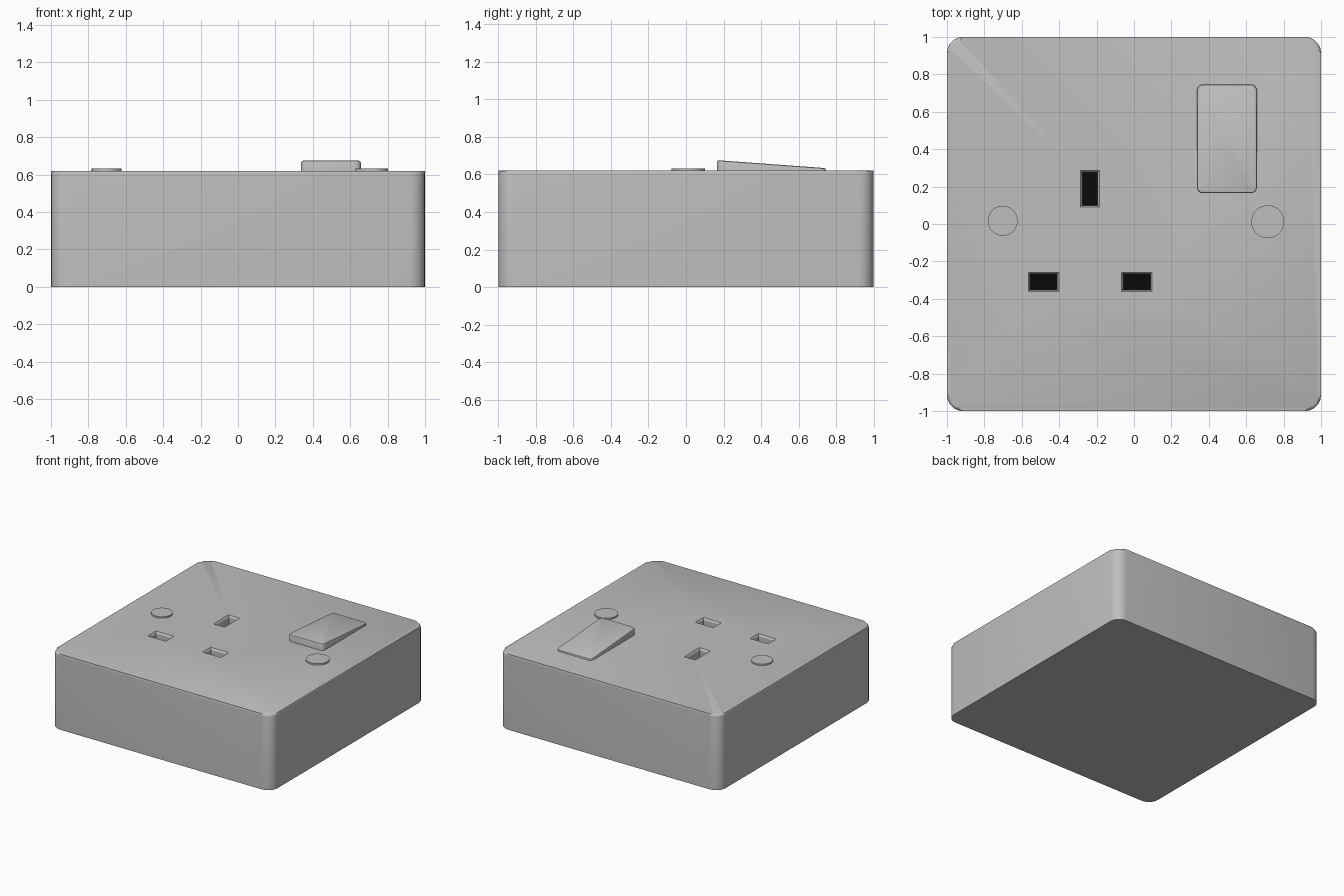
import bpy, bmesh, math

if "Cube" in bpy.data.objects:
    bpy.data.objects.remove(bpy.data.objects["Cube"])

TOP = 0.62


def material(name, value):
    m = bpy.data.materials.new(name)
    m.diffuse_color = (value, value, value, 1)
    m.use_nodes = True
    m.node_tree.nodes["Principled BSDF"].inputs["Base Color"].default_value = m.diffuse_color
    return m


GREY = material("light grey plastic", 0.52)
BLACK = material("black recess", 0.003)


def finish(name, bm, mat, smooth=True):
    bmesh.ops.recalc_face_normals(bm, faces=bm.faces)
    me = bpy.data.meshes.new(name)
    bm.to_mesh(me)
    bm.free()
    ob = bpy.data.objects.new(name, me)
    bpy.context.collection.objects.link(ob)
    me.materials.append(mat)
    if smooth:
        bpy.ops.object.select_all(action='DESELECT')
        ob.select_set(True)
        bpy.context.view_layer.objects.active = ob
        bpy.ops.object.shade_smooth_by_angle(angle=math.radians(35))
    return ob


def rounded_rect(x0, x1, y0, y1, r, seg):
    pts = []
    corners = [(x1 - r, y1 - r), (x0 + r, y1 - r), (x0 + r, y0 + r), (x1 - r, y0 + r)]
    for k, (cx, cy) in enumerate(corners):
        for i in range(seg + 1):
            a = math.pi / 2 * (k + i / seg)
            pts.append((cx + r * math.cos(a), cy + r * math.sin(a)))
    return pts


def prism(name, outline, z0, height, bevel=0.0, seg=2, mat=GREY):
    """Close an outline into a solid; height(y) shapes the top rim."""
    bm = bmesh.new()
    low = [bm.verts.new((x, y, z0)) for x, y in outline]
    high = [bm.verts.new((x, y, height(y))) for x, y in outline]
    bm.faces.new(low[::-1])
    top = bm.faces.new(high)
    n = len(outline)
    for i in range(n):
        j = (i + 1) % n
        bm.faces.new((low[i], low[j], high[j], high[i]))
    if bevel:
        bmesh.ops.bevel(bm, geom=list(top.edges), offset=bevel, segments=seg,
                        profile=0.5, affect='EDGES', clamp_overlap=True)
    return finish(name, bm, mat)


def slot_cutter(x0, x1, y0, y1, floor):
    """Straight pocket with a chamfered mouth."""
    bm = bmesh.new()
    rings = []
    for z, d in ((floor, 0.01), (TOP - 0.015, 0.01), (TOP, 0), (TOP + 0.05, 0)):
        rings.append([bm.verts.new(p) for p in (
            (x0 + d, y0 + d, z), (x1 - d, y0 + d, z),
            (x1 - d, y1 - d, z), (x0 + d, y1 - d, z))])
    for a, b in zip(rings, rings[1:]):
        for i in range(4):
            j = (i + 1) % 4
            bm.faces.new((a[i], a[j], b[j], b[i]))
    bm.faces.new(rings[0][::-1])
    bm.faces.new(rings[-1])
    return finish("slot_cutter", bm, GREY, smooth=False)


# Box with rounded corners and a softened top rim
body = prism("socket_body", rounded_rect(-1, 1, -1, 1, 0.085, 5), 0, lambda y: TOP, 0.018, 3)

# Three pin slots with dark floors
FLOOR = 0.32
slots = {"earth_slot": (-0.285, -0.185, 0.09, 0.285),
         "left_slot": (-0.565, -0.402, -0.362, -0.258),
         "right_slot": (-0.067, 0.097, -0.362, -0.258)}
for name, (x0, x1, y0, y1) in slots.items():
    cutter = slot_cutter(x0, x1, y0, y1, FLOOR)
    mod = body.modifiers.new(name, 'BOOLEAN')
    mod.operation, mod.solver, mod.object = 'DIFFERENCE', 'EXACT', cutter
    bpy.context.view_layer.objects.active = body
    bpy.ops.object.modifier_apply(modifier=name)
    bpy.data.objects.remove(cutter)
    d = 0.01
    plate = [(x1 - d, y1 - d), (x0 + d, y1 - d), (x0 + d, y0 + d), (x1 - d, y0 + d)]
    prism(name + "_floor", plate, FLOOR - 0.002, lambda y: FLOOR + 0.005, mat=BLACK)

# Rocker switch, sloping down towards the back
prism("rocker_switch", rounded_rect(0.337, 0.657, 0.165, 0.745, 0.03, 4), TOP - 0.02,
      lambda y: 0.676 - (y - 0.165) * 0.073, 0.01, 2)

# Screw caps
for name, cx, cy, r in (("left_screw_cap", -0.702, 0.017, 0.08),
                        ("right_screw_cap", 0.715, 0.012, 0.088)):
    circle = [(cx + r * math.cos(math.tau * i / 48), cy + r * math.sin(math.tau * i / 48))
              for i in range(48)]
    prism(name, circle, TOP - 0.02, lambda y: 0.632)
